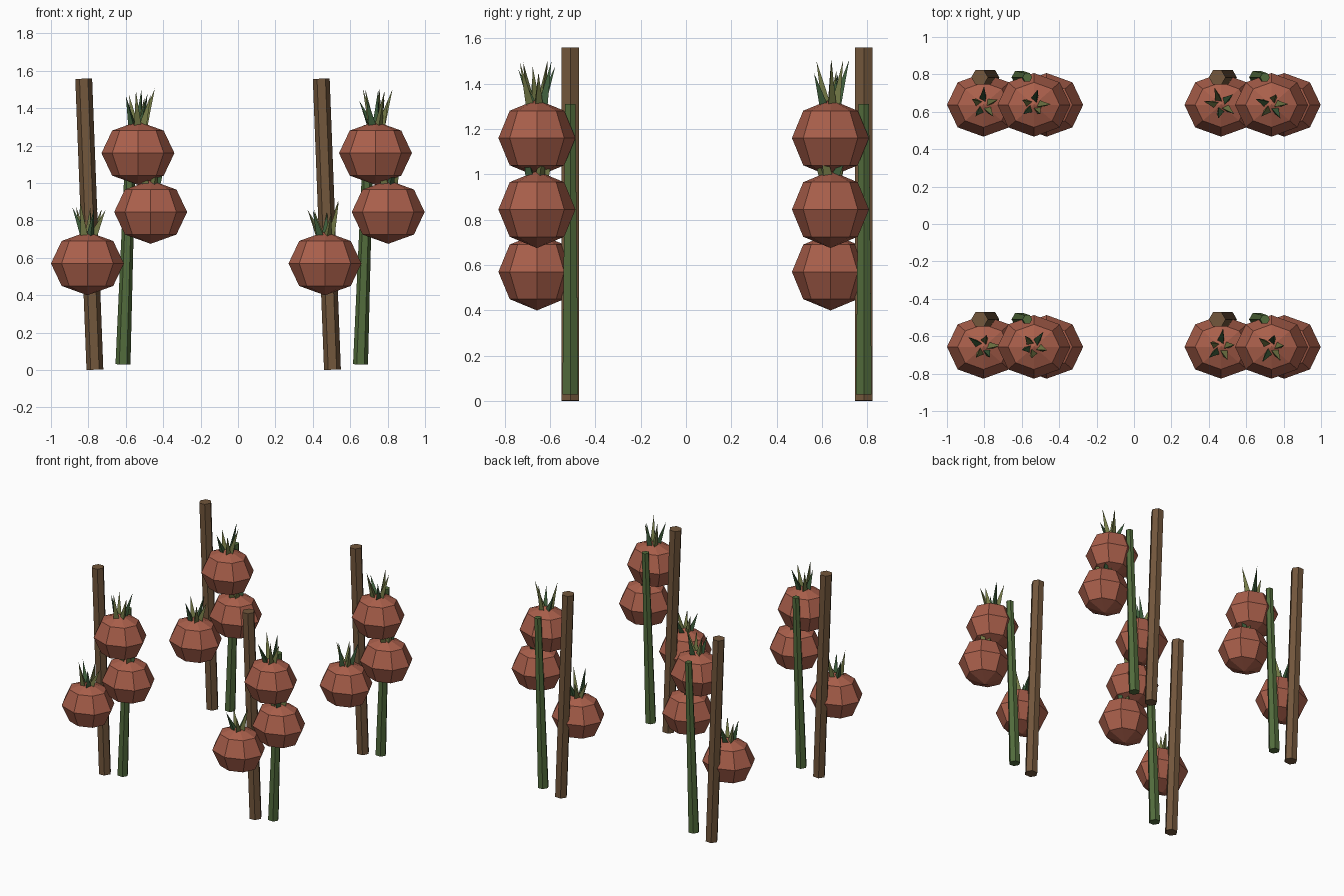
import bpy, math, random
from mathutils import Vector

random.seed(4)
if "Cube" in bpy.data.objects:
    bpy.data.objects.remove(bpy.data.objects["Cube"], do_unlink=True)


def material(name, rgb):
    m = bpy.data.materials.new(name)
    m.use_nodes = True
    m.diffuse_color = (*rgb, 1)
    m.node_tree.nodes["Principled BSDF"].inputs["Base Color"].default_value = (*rgb, 1)
    return m


RED = material("tomato red", (0.40, 0.115, 0.07))
WOOD = material("stake brown", (0.17, 0.095, 0.045))
STEM = material("stem green", (0.085, 0.15, 0.045))
LEAF = material("leaf olive", (0.17, 0.19, 0.06))
DARK = material("leaf dark green", (0.05, 0.115, 0.045))


def finish(name, mat):
    ob = bpy.context.object
    ob.name = name
    ob.data.materials.append(mat)
    return ob


def rod(name, a, b, r1, r2, sides, mat, spin=0.0):
    """Straight tapered rod between two points."""
    a, b = Vector(a), Vector(b)
    axis = b - a
    bpy.ops.mesh.primitive_cone_add(vertices=sides, radius1=r1, radius2=r2, depth=axis.length)
    ob = finish(name, mat)
    for v in ob.data.vertices:
        v.co.xy = (v.co.x * math.cos(spin) - v.co.y * math.sin(spin),
                   v.co.x * math.sin(spin) + v.co.y * math.cos(spin))
    ob.rotation_mode = 'QUATERNION'
    # shortest turn from vertical keeps the sides aligned
    ob.rotation_quaternion = Vector((0, 0, 1)).rotation_difference(axis)
    ob.location = (a + b) / 2
    return ob


def fruit(name, x, y, z):
    bpy.ops.mesh.primitive_uv_sphere_add(segments=8, ring_count=4, radius=1, location=(x, y, z))
    finish(name, RED).scale = (0.195, 0.17, 0.17)
    # crown of pointed leaves around the pole
    start = random.uniform(0, math.tau)
    for i in range(5):
        ang = start + i * math.tau / 5 + random.uniform(-0.2, 0.2)
        out = Vector((math.cos(ang), math.sin(ang), 0))
        base = Vector((x, y, z + 0.145)) + out * 0.03
        tip = Vector((x, y, z + random.uniform(0.27, 0.35))) + out * random.uniform(0.06, 0.1)
        rod(name + "_leaf", base, tip, 0.024, 0, 3, DARK if i % 2 else LEAF, ang)


# four identical plants on a grid
for px in (-0.635, 0.635):
    for py in (-0.647, 0.647):
        back = py + 0.137
        rod("stake", (px - 0.13, back, 0.002), (px - 0.19, back, 1.558),
            0.045, 0.045, 6, WOOD, math.pi / 2)
        rod("stem", (px + 0.02, back, 0.03), (px + 0.065, back, 1.31),
            0.04, 0.026, 6, STEM, math.pi / 2)
        fruit("low_fruit", px - 0.17, py - 0.01, 0.57)
        fruit("middle_fruit", px + 0.168, py - 0.01, 0.845)
        fruit("top_fruit", px + 0.1, py - 0.01, 1.16)
